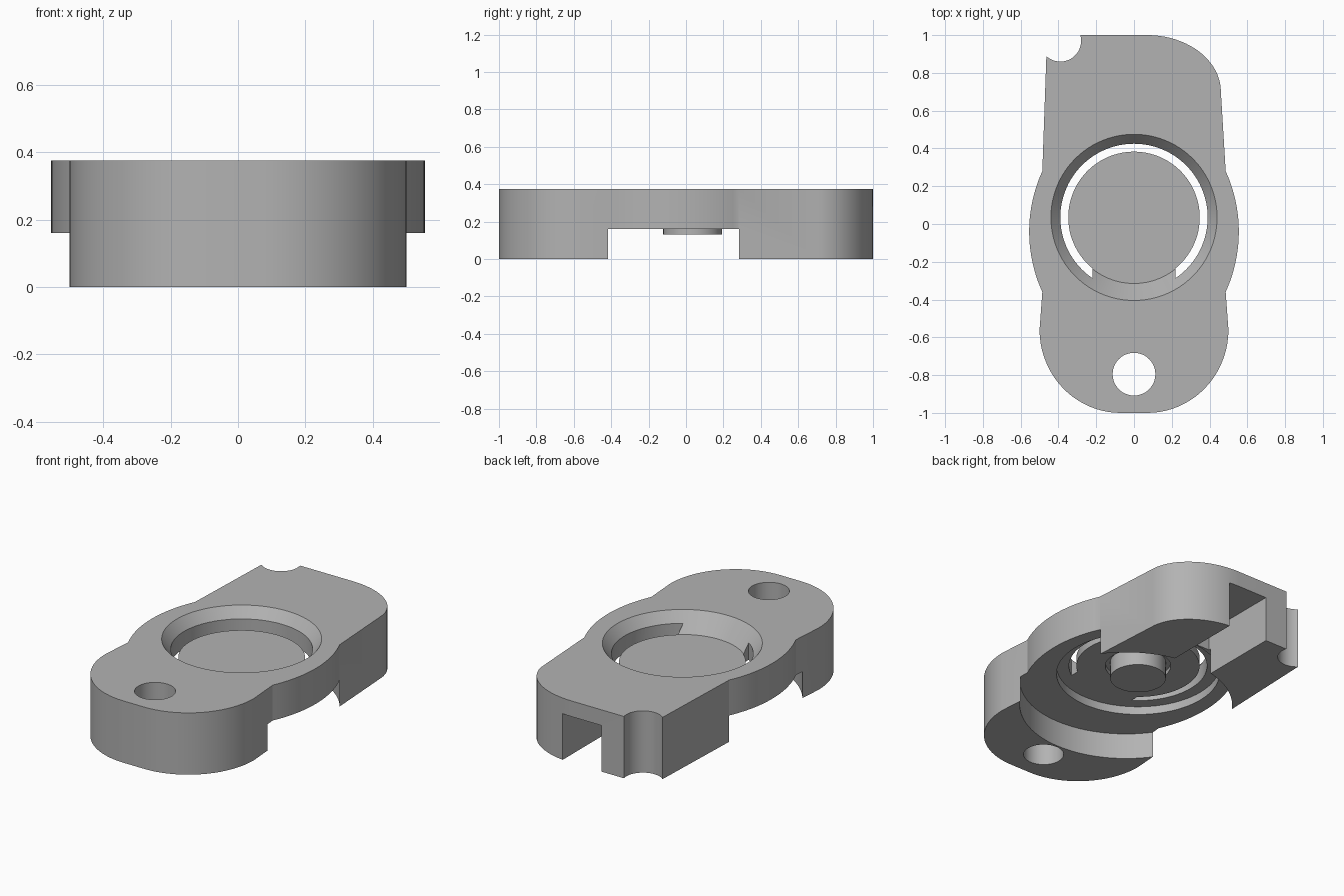
import bpy, bmesh
from math import sin, cos, radians, asin, degrees

old = bpy.data.objects.get("Cube")
if old:
    bpy.data.objects.remove(old, do_unlink=True)

grey = bpy.data.materials.new("plain_grey")
grey.use_nodes = True
grey.diffuse_color = (0.45, 0.45, 0.45, 1)
grey.node_tree.nodes["Principled BSDF"].inputs["Base Color"].default_value = (0.45, 0.45, 0.45, 1)

TOP = 0.375
DISC_Y = 0.035


def loft(name, lower, upper, z0, z1):
    """Closed solid between two outlines with matching points."""
    bm = bmesh.new()
    low = [bm.verts.new((x, y, z0)) for x, y in lower]
    high = [bm.verts.new((x, y, z1)) for x, y in upper]
    bm.faces.new(low[::-1])
    bm.faces.new(high)
    for i in range(len(low)):
        bm.faces.new((low[i - 1], low[i], high[i], high[i - 1]))
    mesh = bpy.data.meshes.new(name)
    bm.to_mesh(mesh)
    bm.free()
    mesh.materials.append(grey)
    obj = bpy.data.objects.new(name, mesh)
    bpy.context.collection.objects.link(obj)
    return obj


def prism(name, points, z0, z1):
    return loft(name, points, points, z0, z1)


def arc(cx, cy, rx, ry, a0, a1, steps=20):
    angles = [radians(a0 + (a1 - a0) * i / steps) for i in range(steps + 1)]
    return [(cx + rx * cos(a), cy + ry * sin(a)) for a in angles]


def circle(x, y, r, sides=96):
    return arc(x, y, r, r, 0, 360, sides)[:-1]


def cylinder(name, x, y, r, z0, z1):
    return prism(name, circle(x, y, r), z0, z1)


def cut(target, cutter):
    cutter.hide_render = True
    mod = target.modifiers.new("cut", "BOOLEAN")
    mod.operation = "DIFFERENCE"
    mod.solver = "MANIFOLD"
    mod.object = cutter
    bpy.context.view_layer.objects.active = target
    bpy.ops.object.modifier_apply(modifier=mod.name)
    bpy.data.objects.remove(cutter, do_unlink=True)


# Body outline: rounded front, bulged middle, one rounded back corner
bulge_r, bulge_y, half = 0.77, -0.04, 0.32
sweep = degrees(asin(half / bulge_r))
bulge = arc(0.555 - bulge_r, bulge_y, bulge_r, bulge_r, -sweep, sweep)
front = arc(0.07, -0.56, 0.43, 0.44, -90, 0)
right_side = front + bulge
left_side = [(-x, y) for x, y in reversed(right_side)]
back = arc(0.07, 0.7, 0.39, 0.3, 0, 90) + [(-0.46, 1.0)]
body = prism("body", right_side + back + left_side, 0, TOP)

# Underside hollow and channel open to the back
cut(body, cylinder("underside_cut", 0, -0.07, 0.6, -0.1, 0.16))
channel = [(-0.134, 0.5), (0.13, 0.5), (0.13, 1.1), (-0.134, 1.1)]
cut(body, prism("channel_cut", channel, -0.1, 0.28))

# Round recess and pocket under the disc
cut(body, cylinder("recess_cut", 0, DISC_Y, 0.46, 0.1, 0.21))
cut(body, cylinder("pocket_cut", 0, DISC_Y, 0.185, 0.1, 0.235))

# Sloped dish in the top, its floor being the disc
flare = 0.35 + 0.16 * 0.09 / 0.11
cut(body, loft("dish_cut", circle(0, DISC_Y, 0.35), circle(0, DISC_Y, flare), 0.265, 0.425))

# Slit around the disc, left closed at the front bridge
outer, inner, bridge = 0.39, 0.348, 0.22
a_out = degrees(asin(bridge / outer))
a_in = degrees(asin(bridge / inner))
slit = (arc(0, DISC_Y, outer, outer, a_out - 90, 270 - a_out, 80)
        + arc(0, DISC_Y, inner, inner, 270 - a_in, a_in - 90, 80))
cut(body, prism("slit_cut", slit, 0.05, 0.45))

# Front hole and back corner notch
cut(body, cylinder("front_hole_cut", 0, -0.795, 0.113, -0.1, 0.5))
cut(body, cylinder("corner_notch_cut", -0.39, 0.97, 0.11, -0.1, 0.5))

# Round stud under the disc
stud = cylinder("center_stud", 0, DISC_Y, 0.157, 0.13, 0.245)

# Smooth curved walls, keep the edges sharp
bpy.ops.object.select_all(action="DESELECT")
body.select_set(True)
stud.select_set(True)
bpy.context.view_layer.objects.active = body
bpy.ops.object.shade_smooth_by_angle(angle=radians(20))
